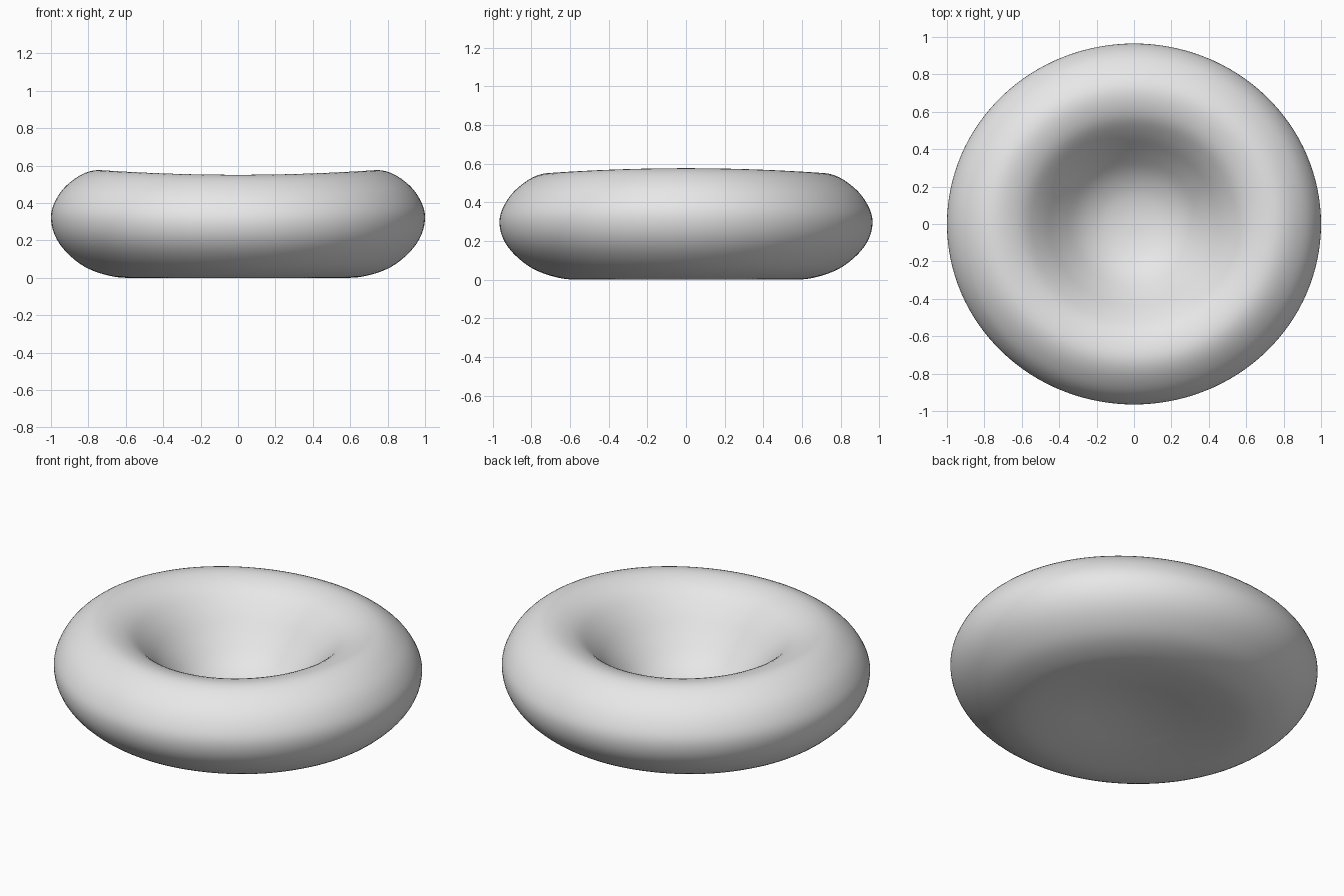
import bpy, bmesh
from math import sin, cos, tau
from mathutils import Vector

cube = bpy.data.objects.get("Cube")
if cube:
    bpy.data.objects.remove(cube)

# Matte grey
grey = bpy.data.materials.new("light_grey")
grey.use_nodes = True
colour = (0.8, 0.8, 0.8, 1)
grey.diffuse_color = colour
grey.node_tree.nodes["Principled BSDF"].inputs["Base Color"].default_value = colour

# Half section (radius, height): top dimple, rounded rim, shallow lower dimple
section = [Vector(p) for p in [
    (0, .13), (.1, .137), (.2, .165), (.3, .225), (.4, .325), (.5, .44), (.6, .525),
    (.72, .563), (.82, .545), (.92, .475), (.98, .39), (1, .31), (.98, .22),
    (.92, .135), (.82, .058), (.7, .014), (.58, 0), (.4, .014), (.2, .042), (0, .055)]]


def smooth_curve(points, steps):
    """Catmull-Rom curve through the points, mirrored across the axis at both ends."""
    flip = lambda p: Vector((-p.x, p.y))
    pts = [flip(points[1])] + points + [flip(points[-2])]
    curve = []
    for a, b, c, d in zip(pts, pts[1:], pts[2:], pts[3:]):
        for i in range(steps):
            t = i / steps
            curve.append(0.5 * (2 * b + (c - a) * t + (2 * a - 5 * b + 4 * c - d) * t**2
                                + (3 * b - a - 3 * c + d) * t**3))
    return curve + [points[-1]]


def place(point, angle):
    """Slightly oval outline, with the rim a little higher at the left and right."""
    r, z = point
    lift = 0.023 * cos(2 * angle) * z * (r / 0.75) ** 2
    return (r * cos(angle), 0.965 * r * sin(angle), z + lift)


# Dimpled disc: revolve the section
SIDES = 128
curve = smooth_curve(section, 4)
bm = bmesh.new()
top = bm.verts.new(place(curve[0], 0))
bottom = bm.verts.new(place(curve[-1], 0))
rings = [[bm.verts.new(place(p, tau * i / SIDES)) for i in range(SIDES)] for p in curve[1:-1]]
for i in range(SIDES):
    j = (i + 1) % SIDES
    bm.faces.new((top, rings[0][i], rings[0][j]))
    bm.faces.new((bottom, rings[-1][j], rings[-1][i]))
    for upper, lower in zip(rings, rings[1:]):
        bm.faces.new((upper[i], lower[i], lower[j], upper[j]))
bmesh.ops.recalc_face_normals(bm, faces=bm.faces)
for face in bm.faces:
    face.smooth = True

mesh = bpy.data.meshes.new("dimpled_disc")
bm.to_mesh(mesh)
bm.free()
mesh.materials.append(grey)
disc = bpy.data.objects.new("dimpled_disc", mesh)
bpy.context.collection.objects.link(disc)
